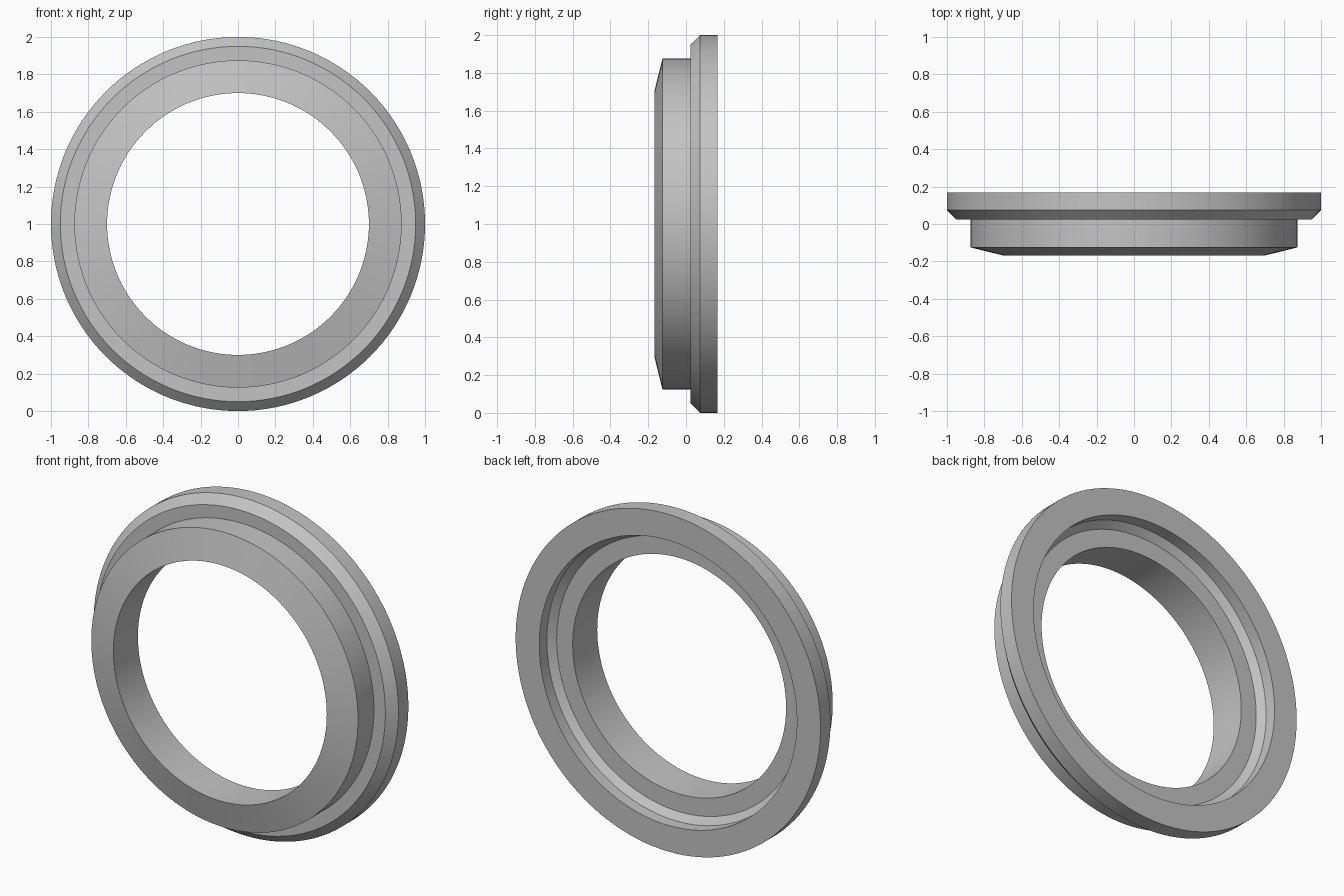
import bpy
import bmesh
import math
from mathutils import Matrix, Vector

cube = bpy.data.objects.get("Cube")
if cube:
    bpy.data.objects.remove(cube, do_unlink=True)

# Plain grey material
grey = bpy.data.materials.new("plain grey")
grey.use_nodes = True
colour = (0.55, 0.55, 0.55, 1)
grey.diffuse_color = colour
grey.node_tree.nodes["Principled BSDF"].inputs["Base Color"].default_value = colour

# Ring cross-section as (radius, y), running round the closed outline
PROFILE = [
    (0.70, -0.168),   # front lip of the bore
    (0.875, -0.125),  # shallow front cone
    (0.875, 0.024),   # collar
    (0.95, 0.024),    # flange shoulder
    (1.0, 0.075),     # flange bevel
    (1.0, 0.168),     # flange rim
    (0.845, 0.168),   # flat back face
    (0.845, 0.097),   # recess wall
    (0.805, 0.062),   # recess bevel
    (0.70, 0.062),    # recess floor
]
SEGMENTS = 128


def lathe(name, profile, centre, material):
    """Sweep a closed outline round the y axis through centre."""
    bm = bmesh.new()
    rings = []
    for i in range(SEGMENTS):
        turn = Matrix.Rotation(math.tau * i / SEGMENTS, 3, 'Y')
        rings.append([bm.verts.new(centre + turn @ Vector((r, y, 0)))
                      for r, y in profile])
    n = len(profile)
    for i, ring in enumerate(rings):
        following = rings[(i + 1) % SEGMENTS]
        for j in range(n):
            k = (j + 1) % n
            bm.faces.new((ring[j], ring[k], following[k], following[j]))
    bmesh.ops.recalc_face_normals(bm, faces=bm.faces)
    mesh = bpy.data.meshes.new(name)
    bm.to_mesh(mesh)
    bm.free()
    mesh.materials.append(material)
    obj = bpy.data.objects.new(name, mesh)
    bpy.context.collection.objects.link(obj)
    return obj


# Flanged ring standing upright
ring = lathe("flanged_ring", PROFILE, Vector((0, 0, 1)), grey)
bpy.ops.object.select_all(action='DESELECT')
ring.select_set(True)
bpy.context.view_layer.objects.active = ring
bpy.ops.object.shade_smooth_by_angle(angle=math.radians(25))
